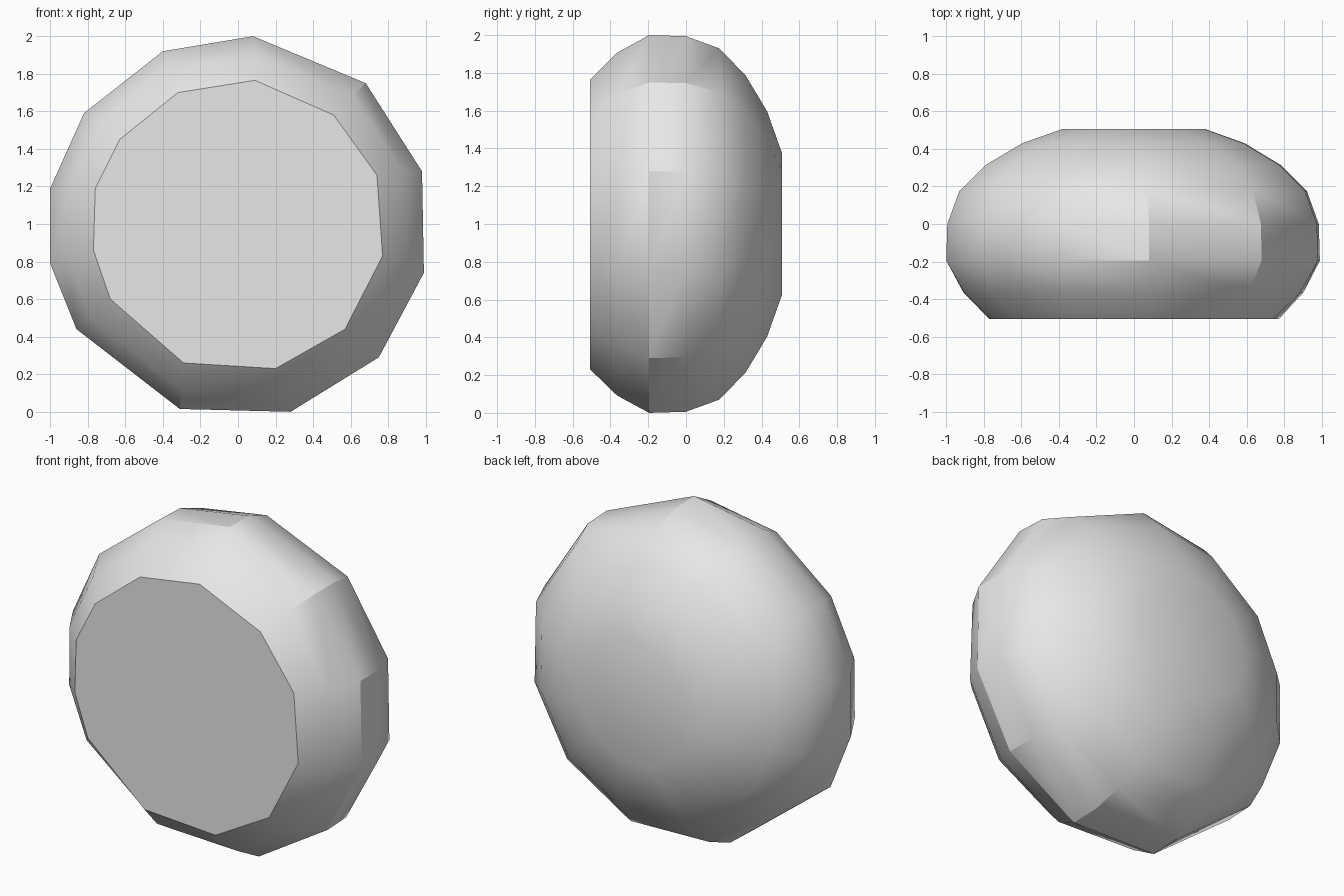
import bpy, bmesh, math

if "Cube" in bpy.data.objects:
    bpy.data.objects.remove(bpy.data.objects["Cube"])

# Widest outline and front face outline (x, z)
WIDE = [(0.08, 2.0), (-0.40, 1.92), (-0.82, 1.59), (-1.0, 1.19),
        (-1.0, 0.79), (-0.86, 0.44), (-0.31, 0.015), (0.28, 0.0),
        (0.75, 0.29), (0.99, 0.74), (0.98, 1.28), (0.68, 1.75)]
FRONT = [(0.09, 1.765), (-0.32, 1.70), (-0.63, 1.45), (-0.76, 1.19),
         (-0.77, 0.86), (-0.68, 0.60), (-0.29, 0.26), (0.20, 0.23),
         (0.57, 0.44), (0.77, 0.83), (0.74, 1.26), (0.51, 1.58)]


def blend(a, b, t):
    return [(p[0] + (q[0] - p[0]) * t, p[1] + (q[1] - p[1]) * t)
            for p, q in zip(a, b)]


def scaled(outline, s):
    return [(x * s, 1 + (z - 1) * s) for x, z in outline]


# Rings from the flat front to the rounded back
rings = [(-0.507, FRONT), (-0.365, blend(FRONT, WIDE, 0.6)), (-0.195, WIDE)]
rings += [(y, scaled(WIDE, s)) for y, s in
          [(0.0, 0.994), (0.175, 0.93), (0.315, 0.788), (0.43, 0.595), (0.507, 0.378)]]

bm = bmesh.new()
loops = [[bm.verts.new((x, y, z)) for x, z in pts] for y, pts in rings]
n = len(WIDE)
for a, b in zip(loops, loops[1:]):
    for i in range(n):
        j = (i + 1) % n
        bm.faces.new((a[i], a[j], b[j], b[i]))
bm.faces.new(loops[0])
bm.faces.new(loops[-1])
bmesh.ops.recalc_face_normals(bm, faces=bm.faces)

# Faceted stone
mesh = bpy.data.meshes.new("domed_stone")
bm.to_mesh(mesh)
bm.free()
stone = bpy.data.objects.new("domed_stone", mesh)
bpy.context.collection.objects.link(stone)

grey = bpy.data.materials.new("light grey")
grey.diffuse_color = (0.8, 0.8, 0.8, 1)
grey.use_nodes = True
grey.node_tree.nodes["Principled BSDF"].inputs["Base Color"].default_value = grey.diffuse_color
mesh.materials.append(grey)

bpy.context.view_layer.objects.active = stone
stone.select_set(True)
bpy.ops.object.shade_smooth_by_angle(angle=math.radians(30))
